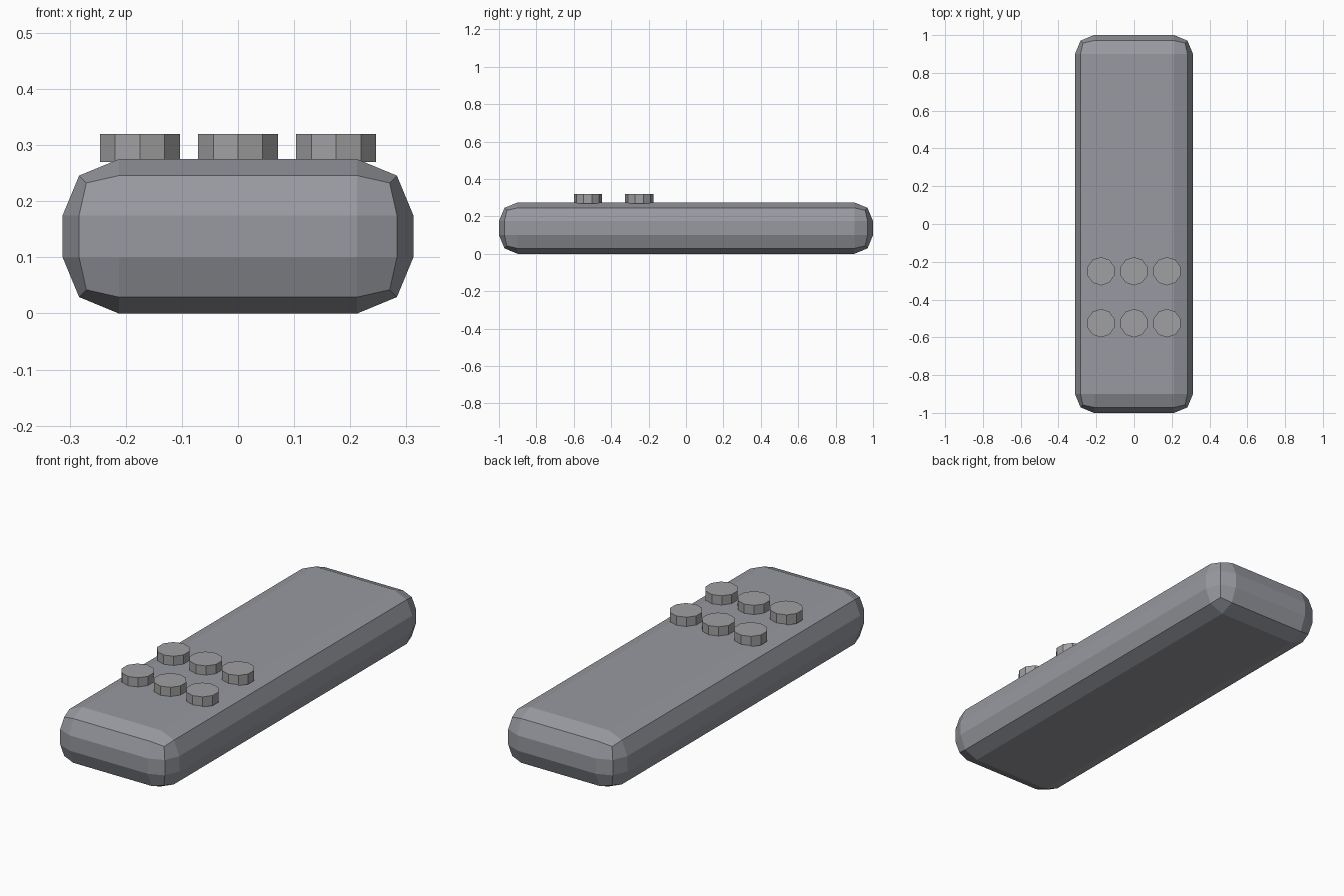
import bpy

if "Cube" in bpy.data.objects:
    bpy.data.objects.remove(bpy.data.objects["Cube"])


def make_material(name, color):
    mat = bpy.data.materials.new(name)
    mat.diffuse_color = (*color, 1)
    mat.use_nodes = True
    mat.node_tree.nodes["Principled BSDF"].inputs["Base Color"].default_value = mat.diffuse_color
    return mat


body_grey = make_material("body_grey", (0.31, 0.32, 0.35))
button_grey = make_material("button_grey", (0.35, 0.35, 0.36))

# Body: slab with two-segment rounded edges
bpy.ops.mesh.primitive_cube_add(size=1, location=(0, 0, 0.1375))
body = bpy.context.object
body.name = "remote_body"
body.scale = (0.625, 2.0, 0.275)
bpy.ops.object.transform_apply(location=False, rotation=False, scale=True)
bevel = body.modifiers.new("rounded_edges", 'BEVEL')
bevel.width = 0.1
bevel.segments = 2
bevel.limit_method = 'NONE'
body.data.materials.append(body_grey)

# Buttons: two rows of three ten-sided discs
for row, y in enumerate((-0.25, -0.525)):
    for col, x in enumerate((-0.175, 0, 0.175)):
        bpy.ops.mesh.primitive_cylinder_add(vertices=10, radius=0.075, depth=0.05,
                                            location=(x, y, 0.295))
        button = bpy.context.object
        button.name = f"button_{row + 1}_{col + 1}"
        button.data.materials.append(button_grey)
